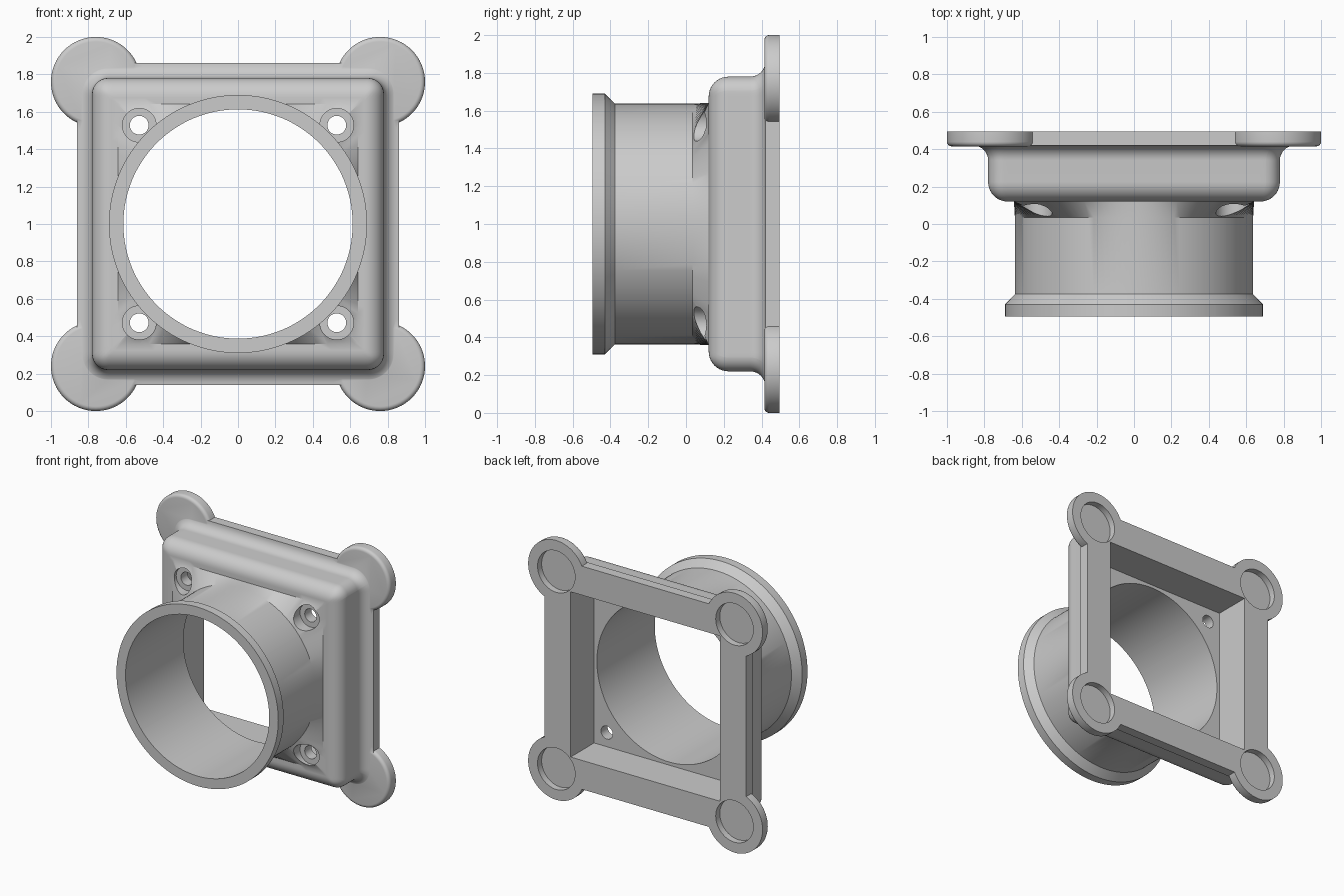
import bpy, bmesh
from math import sin, cos, pi, radians, sqrt

if "Cube" in bpy.data.objects:
    bpy.data.objects.remove(bpy.data.objects["Cube"])

CZ = 1.0  # height of the tube axis

# Ray angles: even steps, with extra ones around the four corners
base = {round(i * 2.8125, 4) for i in range(128)}
for c in (45, 135, 225, 315):
    base |= {round(c + k * 0.7, 4) for k in range(-8, 9)}
ANGLES = [radians(a) for a in sorted(base)]


def circle(r, y, x=0, z=CZ, angles=ANGLES):
    return [(x + r * cos(a), y, z + r * sin(a)) for a in angles]


def square(h, y, r=0.0):
    """Square ring of half width h with corner radius r, sampled by angle."""
    pts, c = [], h - r
    for a in ANGLES:
        u, v = abs(cos(a)), abs(sin(a))
        t = h / max(u, v)
        if r > 0 and t * min(u, v) > c:
            b = c * (u + v)
            t = b + sqrt(max(b * b - 2 * c * c + r * r, 0))
        pts.append((t * cos(a), y, CZ + t * sin(a)))
    return pts


def loft(name, rings, closed=False):
    """Bridge rings into a solid; closed joins last to first, else caps the ends."""
    bm = bmesh.new()
    vr = [[bm.verts.new(p) for p in ring] for ring in rings]
    n = len(vr[0])
    pairs = list(zip(vr, vr[1:])) + ([(vr[-1], vr[0])] if closed else [])
    for a, b in pairs:
        for i in range(n):
            j = (i + 1) % n
            bm.faces.new((a[i], a[j], b[j], b[i]))
    if not closed:
        bm.faces.new(vr[0])
        bm.faces.new(vr[-1])
    bmesh.ops.recalc_face_normals(bm, faces=bm.faces)
    me = bpy.data.meshes.new(name)
    bm.to_mesh(me)
    bm.free()
    ob = bpy.data.objects.new(name, me)
    bpy.context.collection.objects.link(ob)
    return ob


EVEN = [2 * pi * i / 64 for i in range(64)]


def cylinder(name, x, z, profile):
    return loft(name, [circle(r, y, x, z, EVEN) for r, y in profile])


def box(name, h, y0, y1):
    bpy.ops.mesh.primitive_cube_add(size=1, location=(0, (y0 + y1) / 2, CZ))
    ob = bpy.context.object
    ob.name = name
    ob.scale = (2 * h, y1 - y0, 2 * h)
    bpy.ops.object.transform_apply(location=True, rotation=True, scale=True)
    return ob


def boolean(target, tool, operation):
    bpy.ops.object.select_all(action='DESELECT')
    bpy.context.view_layer.objects.active = target
    target.select_set(True)
    m = target.modifiers.new("bool", 'BOOLEAN')
    m.operation, m.solver, m.object = operation, 'EXACT', tool
    bpy.ops.object.modifier_apply(modifier=m.name)
    bpy.data.objects.remove(tool, do_unlink=True)


# Body: lipped tube, flare to square, rounded frame, fillet and back flange
rings = [circle(0.613, -0.495), circle(0.69, -0.495), circle(0.69, -0.43),
         circle(0.637, -0.375), circle(0.637, 0.035), square(0.642, 0.12)]
R, CORNER, H = 0.105, 0.085, 0.78
for i in range(11):  # convex front edge of the frame
    a = pi / 2 * i / 10
    inset = R * (1 - sin(a))
    rings.append(square(H - inset, 0.12 + R * (1 - cos(a)), max(CORNER - inset, 0.003)))
for i in range(9):  # concave fillet into the flange
    a = pi / 2 * i / 8
    out = 0.08 * (1 - cos(a))
    rings.append(square(H + out, 0.34 + 0.08 * sin(a), CORNER + out))
rings += [square(0.86, 0.52, CORNER + 0.08), circle(0.613, 0.52)]
body = loft("tube_mount", rings, closed=True)

CORNERS = [(sx, sz) for sx in (-1, 1) for sz in (-1, 1)]

# Round corner pads with a softened front edge
for sx, sz in CORNERS:
    prof = [(0.24 - 0.025 * (1 - sin(a)), 0.415 + 0.025 * (1 - cos(a)))
            for a in (pi / 2 * i / 5 for i in range(6))]
    pad = cylinder("corner_pad", sx * 0.76, CZ + sz * 0.76, prof + [(0.24, 0.51)])
    boolean(body, pad, 'UNION')

# Level the back and open the square pocket
boolean(body, box("back_trim", 1.5, 0.495, 0.8), 'DIFFERENCE')
boolean(body, box("pocket", 0.637, 0.21, 0.7), 'DIFFERENCE')

# Magnet recesses in the pads, counterbored screw holes in the plate
for sx, sz in CORNERS:
    recess = cylinder("recess", sx * 0.76, CZ + sz * 0.76, [(0.16, 0.445), (0.16, 0.6)])
    boolean(body, recess, 'DIFFERENCE')
    screw = cylinder("screw_hole", sx * 0.528, CZ + sz * 0.528,
                     [(0.09, -0.1), (0.09, 0.13), (0.05, 0.13), (0.05, 0.3)])
    boolean(body, screw, 'DIFFERENCE')

bpy.ops.object.select_all(action='DESELECT')
body.select_set(True)
bpy.context.view_layer.objects.active = body
bpy.ops.object.shade_smooth_by_angle(angle=radians(30))
